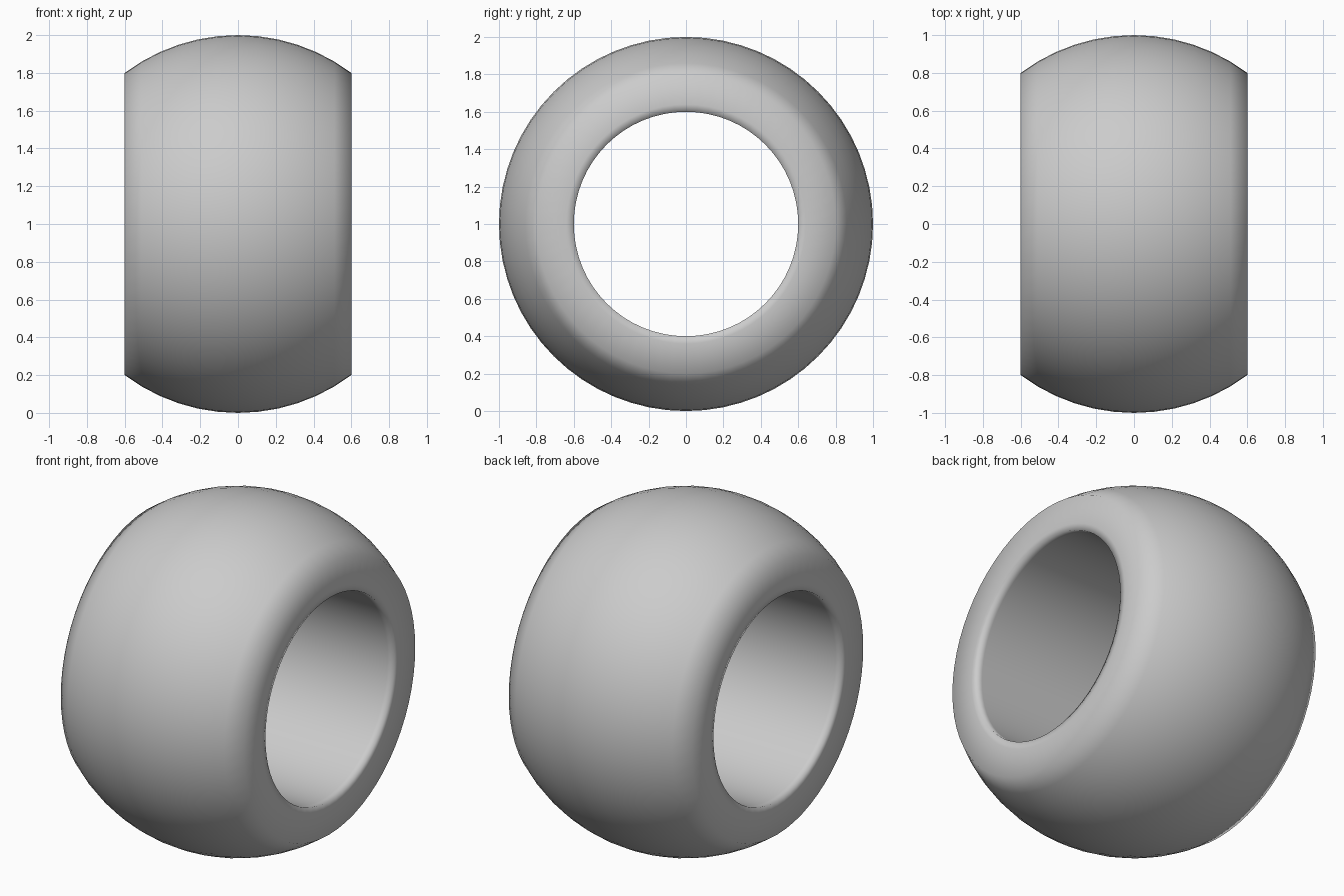
import bpy, bmesh, math

if "Cube" in bpy.data.objects:
    bpy.data.objects.remove(bpy.data.objects["Cube"])

SEGMENTS = 64
RADIUS, HALF_WIDTH, BORE = 1.0, 0.6, 0.6

# Closed cross-section (x, radius): spherical outside, flat ends, straight bore
limit = math.asin(HALF_WIDTH / RADIUS)
profile = []
for i in range(13):
    a = -limit + 2 * limit * i / 12
    profile.append((RADIUS * math.sin(a), RADIUS * math.cos(a)))
profile += [(0.6, 0.64), (0.6, BORE), (0.56, BORE),
            (-0.56, BORE), (-0.6, BORE), (-0.6, 0.64)]

# Revolve around the x axis
bm = bmesh.new()
rings = []
for s in range(SEGMENTS):
    t = 2 * math.pi * s / SEGMENTS
    rings.append([bm.verts.new((x, r * math.sin(t), 1 + r * math.cos(t)))
                  for x, r in profile])
n = len(profile)
for s in range(SEGMENTS):
    a, b = rings[s], rings[(s + 1) % SEGMENTS]
    for i in range(n):
        j = (i + 1) % n
        bm.faces.new((a[i], a[j], b[j], b[i])).smooth = True
bmesh.ops.recalc_face_normals(bm, faces=bm.faces[:])

mesh = bpy.data.meshes.new("spherical_ring")
bm.to_mesh(mesh)
bm.free()
ring = bpy.data.objects.new("spherical_ring", mesh)
bpy.context.collection.objects.link(ring)

# Plain grey
grey = bpy.data.materials.new("light grey")
grey.diffuse_color = (0.6, 0.6, 0.6, 1)
grey.use_nodes = True
grey.node_tree.nodes["Principled BSDF"].inputs["Base Color"].default_value = grey.diffuse_color
mesh.materials.append(grey)
